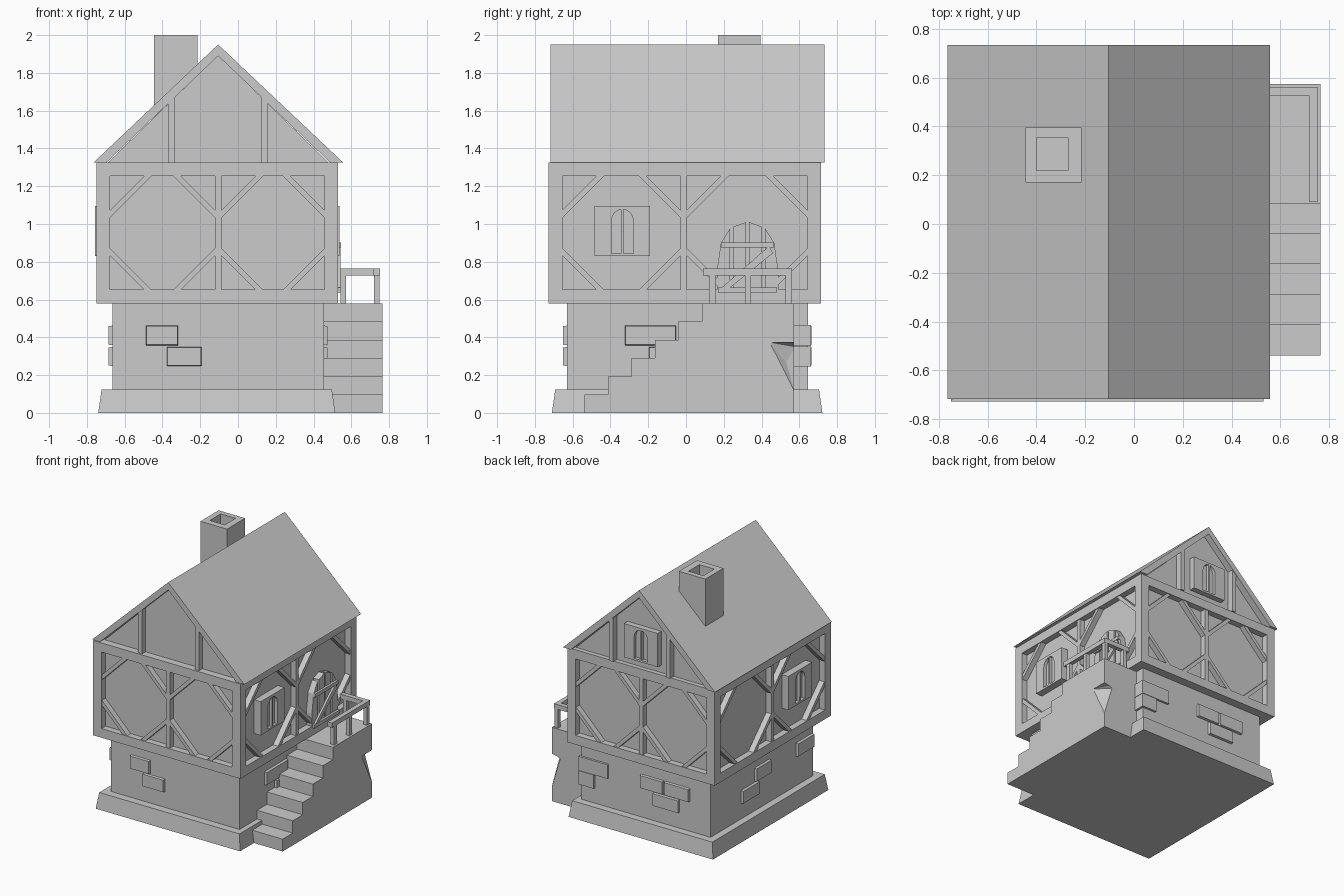
import bpy, bmesh
from math import pi, cos, sin

if "Cube" in bpy.data.objects:
    bpy.data.objects.remove(bpy.data.objects["Cube"])


def finish(name, bm):
    bmesh.ops.recalc_face_normals(bm, faces=bm.faces)
    me = bpy.data.meshes.new(name)
    bm.to_mesh(me)
    bm.free()
    ob = bpy.data.objects.new(name, me)
    bpy.context.collection.objects.link(ob)
    return ob


def prism(name, pts, axis, lo, hi, inset=0.0):
    """Extrude a 2D outline along an axis; inset narrows the hi end."""
    place = {'x': lambda u, v, d: (d, u, v),
             'y': lambda u, v, d: (u, d, v),
             'z': lambda u, v, d: (u, v, d)}[axis]
    cu = sum(p[0] for p in pts) / len(pts)
    cv = sum(p[1] for p in pts) / len(pts)

    def shrink(p, c):
        return p - inset if p > c else p + inset
    bm = bmesh.new()
    a = [bm.verts.new(place(u, v, lo)) for u, v in pts]
    b = [bm.verts.new(place(shrink(u, cu), shrink(v, cv), hi)) for u, v in pts]
    bm.faces.new(a)
    bm.faces.new(b)
    for i in range(len(pts)):
        j = (i + 1) % len(pts)
        bm.faces.new((a[i], a[j], b[j], b[i]))
    return finish(name, bm)


def rect(u0, u1, v0, v1):
    return [(u0, v0), (u1, v0), (u1, v1), (u0, v1)]


def box(name, x0, x1, y0, y1, z0, z1):
    return prism(name, rect(x0, x1, y0, y1), 'z', z0, z1)


def cut(ob, cutter):
    cutter.hide_render = True
    cutter.hide_viewport = True
    m = ob.modifiers.new("cut", 'BOOLEAN')
    m.operation = 'DIFFERENCE'
    m.solver = 'EXACT'
    m.object = cutter


# Main extents
X0, X1, Y0, Y1 = -0.75, 0.53, -0.727, 0.715
CX = -0.105
ZB, ZT = 0.58, 1.325
BEAM, DEEP = 0.072, 0.05

# Stone ground floor
prism("plinth", rect(-0.74, 0.515, -0.71, 0.722), 'z', 0, 0.125, 0.018)
box("stone_wall", -0.665, 0.455, -0.63, 0.645, 0.1, ZB)

# Protruding stones: (axis, wall position, direction, u0, u1, row)
ROWS = {1: (0.355, 0.465), 0: (0.245, 0.352)}
STONES = [
    ('y', -0.63, -1, -0.49, -0.315, 1), ('y', -0.63, -1, -0.38, -0.19, 0),
    ('y', 0.645, 1, -0.265, -0.06, 1), ('y', 0.645, 1, -0.49, -0.27, 1),
    ('y', 0.645, 1, -0.40, -0.17, 0),
    ('x', -0.665, -1, -0.09, 0.105, 1), ('x', -0.665, -1, 0.06, 0.27, 0),
    ('x', -0.665, -1, -0.62, -0.41, 1),
    ('x', 0.455, 1, -0.325, -0.05, 1), ('x', 0.455, 1, -0.20, 0.0, 0)]
for axis, w, s, u0, u1, row in STONES:
    prism("wall_stone", rect(u0, u1, *ROWS[row]), axis, w - s * 0.02, w + s * 0.02, 0.006)
box("corner_stone_upper", 0.22, 0.472, 0.45, 0.662, *ROWS[1])
box("corner_stone_lower", 0.34, 0.472, 0.38, 0.662, *ROWS[0])

# Timber-framed upper floor
box("plaster_wall", X0 + DEEP, X1 - DEEP, Y0 + DEEP, Y1 - DEEP, ZB + 0.02, ZT - 0.02)
box("sill_beam", X0, X1, Y0, Y1, ZB, ZB + BEAM)
box("top_beam", X0, X1, Y0, Y1, ZT - BEAM, ZT)
for x in (X0, X1 - BEAM):
    for y in (Y0, Y1 - BEAM):
        box("corner_post", x, x + BEAM, y, y + BEAM, ZB + BEAM, ZT - BEAM)

# Middle posts and corner braces on all four sides
V0, V1 = ZB + BEAM, ZT - BEAM
L, W, H = 0.18, 0.04, 0.017
for axis, wall, s, a, mid, b in (
        ('y', Y0, 1, X0, CX, X1), ('y', Y1, -1, X0, CX, X1),
        ('x', X0, 1, Y0, -0.013, Y1), ('x', X1, -1, Y0, -0.013, Y1)):
    d0, d1 = wall + s * 0.006, wall + s * (DEEP + 0.01)
    prism("middle_post", rect(mid - H, mid + H, V0, V1), axis, d0, d1)
    for cu, su in ((a + BEAM, 1), (mid - H, -1), (mid + H, 1), (b - BEAM, -1)):
        for cv, sv in ((V0, 1), (V1, -1)):
            prism("brace", [(cu + su * L, cv), (cu + su * (L + W), cv),
                            (cu, cv + sv * (L + W)), (cu, cv + sv * L)], axis, d0, d1)

# Roof shell, gable infill and gable studs
prism("roof", [(-0.765, ZT), (CX, 1.95), (0.557, ZT), (0.488, ZT), (CX, 1.89), (-0.697, ZT)],
      'y', -0.717, 0.733)
gable = prism("gable_wall", [(-0.70, ZT - 0.01), (0.49, ZT - 0.01), (CX, 1.893)], 'y', -0.67, 0.68)


def under_roof(x):
    return 1.90 - 0.955 * abs(x - CX)


for y0, y1 in ((-0.712, -0.66), (0.67, 0.728)):
    for x in (-0.37, 0.125):
        prism("gable_stud", [(x, ZT), (x + 0.035, ZT), (x + 0.035, under_roof(x + 0.035)),
                             (x, under_roof(x))], 'y', y0, y1)

# Chimney with a hollow flue
chimney = box("chimney", -0.445, -0.215, 0.17, 0.395, 1.5, 2.0)
cut(chimney, box("flue_cutter", -0.40, -0.27, 0.22, 0.355, 1.85, 2.1))


# Windows: plate with a pair of recessed arched lights
def window(name, axis, u, v0, back, front):
    s = 1 if front > back else -1
    plate = prism(name, rect(u - 0.147, u + 0.147, v0, v0 + 0.265), axis, back, front)
    for k in (-1, 1):
        pts = [(u + k * 0.006, v0 + 0.015), (u + k * 0.058, v0 + 0.015)]
        for i in range(5):
            t = i / 4 * 1.47
            pts.append((u + k * 0.058 * cos(t), v0 + 0.185 + 0.063 * sin(t)))
        cut(plate, prism(name + "_cutter", pts, axis, front - s * 0.025, front + s * 0.05))


window("right_window", 'x', -0.337, 0.83, 0.47, 0.537)
window("left_window", 'x', -0.337, 0.83, -0.69, -0.757)
window("gable_window", 'y', CX - 0.01, 1.385, 0.67, 0.725)

# Arched plank door with ledges and a diagonal
PLANKS = [[(0.163, 0.58), (0.234, 0.58), (0.234, 0.978), (0.185, 0.90), (0.163, 0.75)],
          [(0.250, 0.58), (0.318, 0.58), (0.318, 1.01), (0.250, 0.985)]]
for pts in PLANKS:
    prism("door_plank", pts, 'x', 0.47, 0.528)
    prism("door_plank", [(0.652 - u, v) for u, v in pts], 'x', 0.47, 0.528)
prism("door_ledge", rect(0.185, 0.467, 0.875, 0.902), 'x', 0.525, 0.545)
prism("door_ledge", rect(0.17, 0.482, 0.637, 0.664), 'x', 0.525, 0.545)
prism("door_diagonal", [(0.19, 0.664), (0.235, 0.664), (0.46, 0.845), (0.445, 0.875), (0.43, 0.875)],
      'x', 0.525, 0.543)

# Stairs with landing
profile = [(0.573, 0.0), (-0.538, 0.0)]
for i in range(6):
    y = -0.538 + i * 0.1246
    profile += [(y, (i + 1) * ZB / 6)]
    if i < 5:
        profile += [(y + 0.1246, (i + 1) * ZB / 6)]
profile.append((0.573, ZB))
stairs = prism("stairs", profile, 'x', 0.44, 0.765)

# Chipped landing corner
bm = bmesh.new()
for co in ((0.77, 0.437, 0.375), (0.69, 0.58, 0.35), (0.77, 0.58, 0.09), (0.735, 0.53, 0.27),
           (0.80, 0.45, 0.38), (0.80, 0.62, 0.38), (0.80, 0.62, 0.09), (0.70, 0.62, 0.36)):
    bm.verts.new(co)
bmesh.ops.convex_hull(bm, input=bm.verts)
loose = [v for v in bm.verts if not v.link_faces]
bmesh.ops.delete(bm, geom=loose, context='VERTS')
cut(stairs, finish("chip_cutter", bm))

# Landing railing
box("hand_rail", 0.717, 0.753, 0.09, 0.562, 0.728, 0.765)
box("back_rail", 0.52, 0.717, 0.526, 0.562, 0.728, 0.765)
for x, y in ((0.72, 0.122), (0.72, 0.312), (0.72, 0.528), (0.543, 0.528)):
    box("rail_post", x, x + 0.03, y, y + 0.033, 0.57, 0.735)
